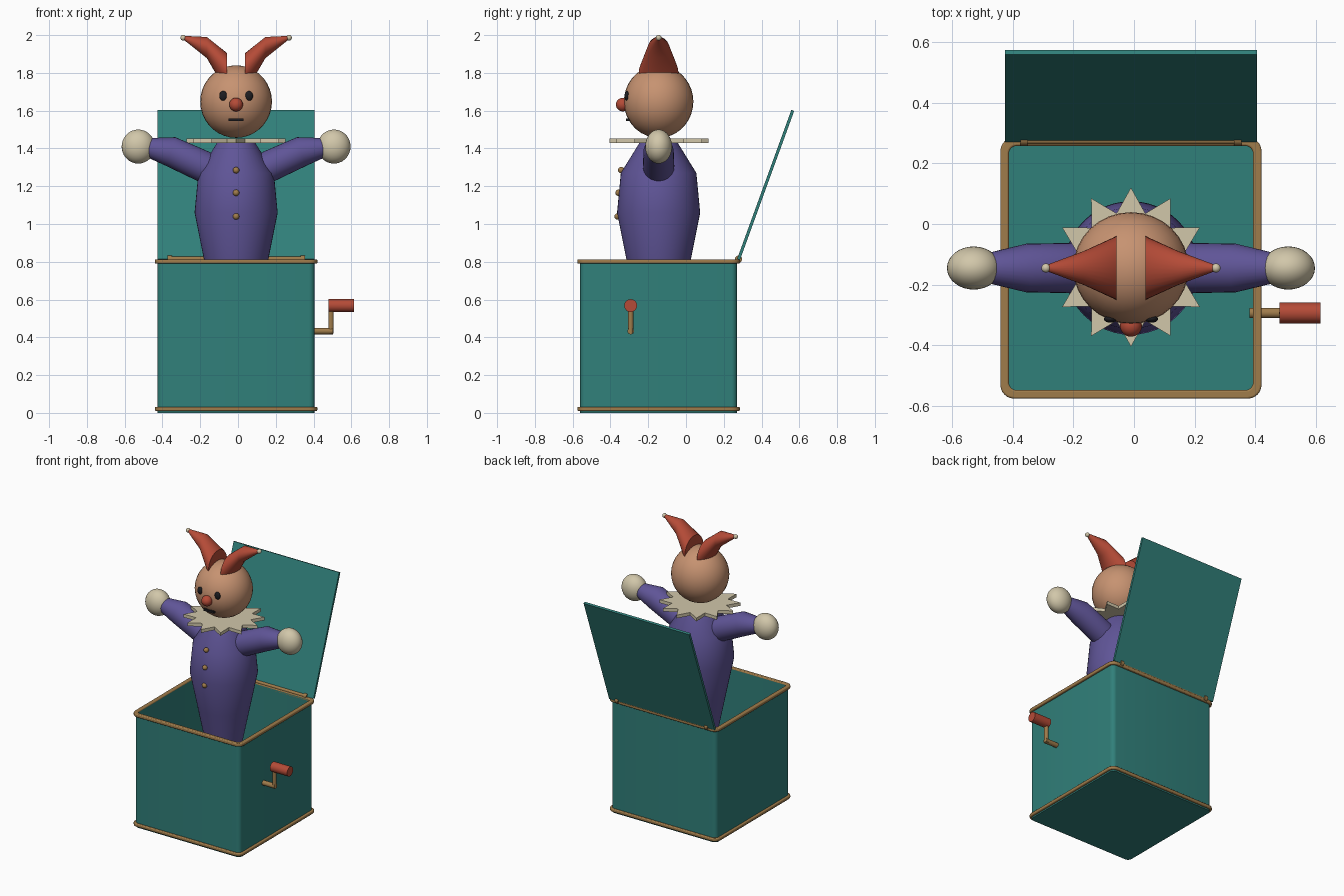
import bpy, bmesh
from math import sin, cos, pi, radians
from mathutils import Vector, Matrix

if "Cube" in bpy.data.objects:
    bpy.data.objects.remove(bpy.data.objects["Cube"], do_unlink=True)

CX, CY = -0.01, -0.145      # shared axis of box and figure


def material(name, rgb):
    m = bpy.data.materials.new(name)
    m.use_nodes = True
    m.diffuse_color = (*rgb, 1)
    m.node_tree.nodes["Principled BSDF"].inputs["Base Color"].default_value = (*rgb, 1)
    return m


TEAL = material("teal", (0.03, 0.215, 0.195))
TAN = material("tan", (0.35, 0.2, 0.07))
PURPLE = material("purple", (0.115, 0.09, 0.31))
SKIN = material("skin", (0.57, 0.29, 0.165))
RED = material("red", (0.46, 0.07, 0.038))
CREAM = material("cream", (0.64, 0.57, 0.4))
BLACK = material("black", (0.012, 0.012, 0.015))


def finish(name, bm, mat, angle=40, bevel=0):
    bmesh.ops.recalc_face_normals(bm, faces=bm.faces)
    mesh = bpy.data.meshes.new(name)
    bm.to_mesh(mesh)
    bm.free()
    mesh.materials.append(mat)
    ob = bpy.data.objects.new(name, mesh)
    bpy.context.collection.objects.link(ob)
    bpy.ops.object.select_all(action="DESELECT")
    ob.select_set(True)
    bpy.context.view_layer.objects.active = ob
    bpy.ops.object.shade_smooth_by_angle(angle=radians(angle))
    if bevel:
        mod = ob.modifiers.new("soft_edge", "BEVEL")
        mod.width, mod.segments = bevel, 3
    return ob


def ball(name, pos, size, mat):
    bm = bmesh.new()
    bmesh.ops.create_uvsphere(bm, u_segments=32, v_segments=18, radius=1)
    bmesh.ops.transform(bm, verts=bm.verts,
                        matrix=Matrix.Translation(pos) @ Matrix.Diagonal((*size, 1)))
    return finish(name, bm, mat)


def block(name, pos, size, mat, tilt=0):
    bm = bmesh.new()
    bmesh.ops.create_cube(bm, size=1)
    bmesh.ops.transform(bm, verts=bm.verts, matrix=Matrix.Translation(pos)
                        @ Matrix.Rotation(tilt, 4, "X") @ Matrix.Diagonal((*size, 1)))
    return finish(name, bm, mat)


def loft(name, rings, mat, angle=40, sides=32):
    """Join round sections, each given as (centre, direction, radius)."""
    bm = bmesh.new()
    loops = []
    for centre, direction, r in rings:
        d = Vector(direction).normalized()
        u = Vector((0, 1, 0))
        v = d.cross(u)
        loops.append([bm.verts.new(Vector(centre) + r * (u * cos(a) + v * sin(a)))
                      for a in (2 * pi * i / sides for i in range(sides))])
    for a, b in zip(loops, loops[1:]):
        for i in range(sides):
            j = (i + 1) % sides
            bm.faces.new((a[i], a[j], b[j], b[i]))
    bm.faces.new(loops[0])
    bm.faces.new(loops[-1])
    return finish(name, bm, mat, angle)


def rod(name, a, b, r, mat):
    d = Vector(b) - Vector(a)
    return loft(name, [(a, d, r), (b, d, r)], mat)


def rounded_square(half, r):
    pts = []
    for q, (sx, sy) in enumerate([(1, 1), (-1, 1), (-1, -1), (1, -1)]):
        for k in range(7):
            a = pi / 2 * (q + k / 6)
            pts.append((CX + sx * (half - r) + r * cos(a), CY + sy * (half - r) + r * sin(a)))
    return pts


def slab(name, outline, z0, z1, mat, hole=None, bevel=0):
    """Extrude an outline upward, optionally with a matching hole."""
    bm = bmesh.new()

    def level(pts, z):
        return [bm.verts.new((x, y, z)) for x, y in pts]

    low, high = level(outline, z0), level(outline, z1)
    pairs = [(low, high)]
    if hole:
        hole_low, hole_high = level(hole, z0), level(hole, z1)
        pairs += [(high, hole_high), (hole_high, hole_low), (hole_low, low)]
    else:
        bm.faces.new(low)
        bm.faces.new(high)
    n = len(outline)
    for a, b in pairs:
        for i in range(n):
            j = (i + 1) % n
            bm.faces.new((a[i], a[j], b[j], b[i]))
    return finish(name, bm, mat, 40, bevel)


# Open box with trim around both rims
outer, inner, rim = rounded_square(0.415, 0.03), rounded_square(0.402, 0.025), rounded_square(0.43, 0.045)
slab("box_walls", outer, 0, 0.805, TEAL, inner)
slab("box_floor", rounded_square(0.41, 0.028), 0, 0.025, TEAL)
slab("top_trim", rim, 0.79, 0.813, TAN, inner, 0.006)
slab("bottom_trim", rim, 0.01, 0.032, TAN, rounded_square(0.405, 0.025), 0.006)

# Lid leaning back on its hinge
tilt = radians(20)
lid_mid = (CX, 0.278 + 0.42 * sin(tilt), 0.812 + 0.42 * cos(tilt))
block("lid", lid_mid, (0.83, 0.016, 0.84), TEAL, -tilt)
rod("hinge_pin", (CX - 0.36, 0.275, 0.815), (CX + 0.36, 0.275, 0.815), 0.012, TAN)
for side, s in (("left", 1), ("right", -1)):
    x = CX + s * 0.352
    rod(side + "_hinge_knuckle", (x - 0.012, 0.278, 0.814), (x + 0.012, 0.278, 0.814), 0.019, TAN)

# Crank on the left wall
cy = -0.293
rod("crank_shaft", (0.38, cy, 0.433), (0.502, cy, 0.433), 0.017, TAN)
rod("crank_arm", (0.492, cy, 0.42), (0.492, cy, 0.575), 0.014, TAN)
rod("crank_handle", (0.48, cy, 0.568), (0.615, cy, 0.568), 0.034, RED)

# Body with three buttons
up = (0, 0, 1)
profile = [(0.09, 0.41), (0.172, 0.82), (0.22, 1.06), (0.2, 1.27), (0.095, 1.44)]
loft("body", [((CX, CY, z), up, r) for r, z in profile], PURPLE, 50, 48)
for i, (r, z) in enumerate([(0.198, 1.285), (0.212, 1.165), (0.217, 1.04)]):
    ball("button_%d" % (i + 1), (CX, CY - r, z), (0.017, 0.017, 0.017), TAN)

# Pointed collar
star = []
for i in range(24):
    r = 0.183 if i % 2 else 0.262
    star.append((CX + r * cos(pi * i / 12), CY + 0.003 + r * sin(pi * i / 12)))
slab("collar", star, 1.43, 1.453, CREAM)

# Head and face
ball("head", (CX, CY, 1.648), (0.19, 0.184, 0.192), SKIN)
ball("nose", (CX, -0.335, 1.632), (0.036, 0.036, 0.036), RED)
block("mouth", (CX, -0.305, 1.551), (0.08, 0.024, 0.014), BLACK)

# Paired parts: eyes, hat horns, arms, hands
for side, s in (("left", 1), ("right", -1)):
    def at(x, z, y=CY):
        return (CX + s * x, y, z)

    ball(side + "_eye", at(0.068, 1.678, -0.313), (0.021, 0.012, 0.026), BLACK)
    out = (s, 0, 0)
    loft(side + "_hat_horn", [(at(0.048, 1.8), out, 0.105), (at(0.155, 1.934), out, 0.056),
                              (at(0.278, 1.986), out, 0.01)], RED, 50)
    ball(side + "_hat_bobble", at(0.28, 1.986), (0.015, 0.015, 0.015), CREAM)
    loft(side + "_arm", [(at(0.1, 1.27), (s, 0, 0.45), 0.08), (at(0.18, 1.308), (s, 0, 0.45), 0.083),
                         (at(0.345, 1.383), (s, 0, 0.3), 0.08), (at(0.47, 1.405), (s, 0, 0.1), 0.05)],
         PURPLE, 50)
    ball(side + "_hand", at(0.518, 1.41), (0.088, 0.071, 0.09), CREAM)
